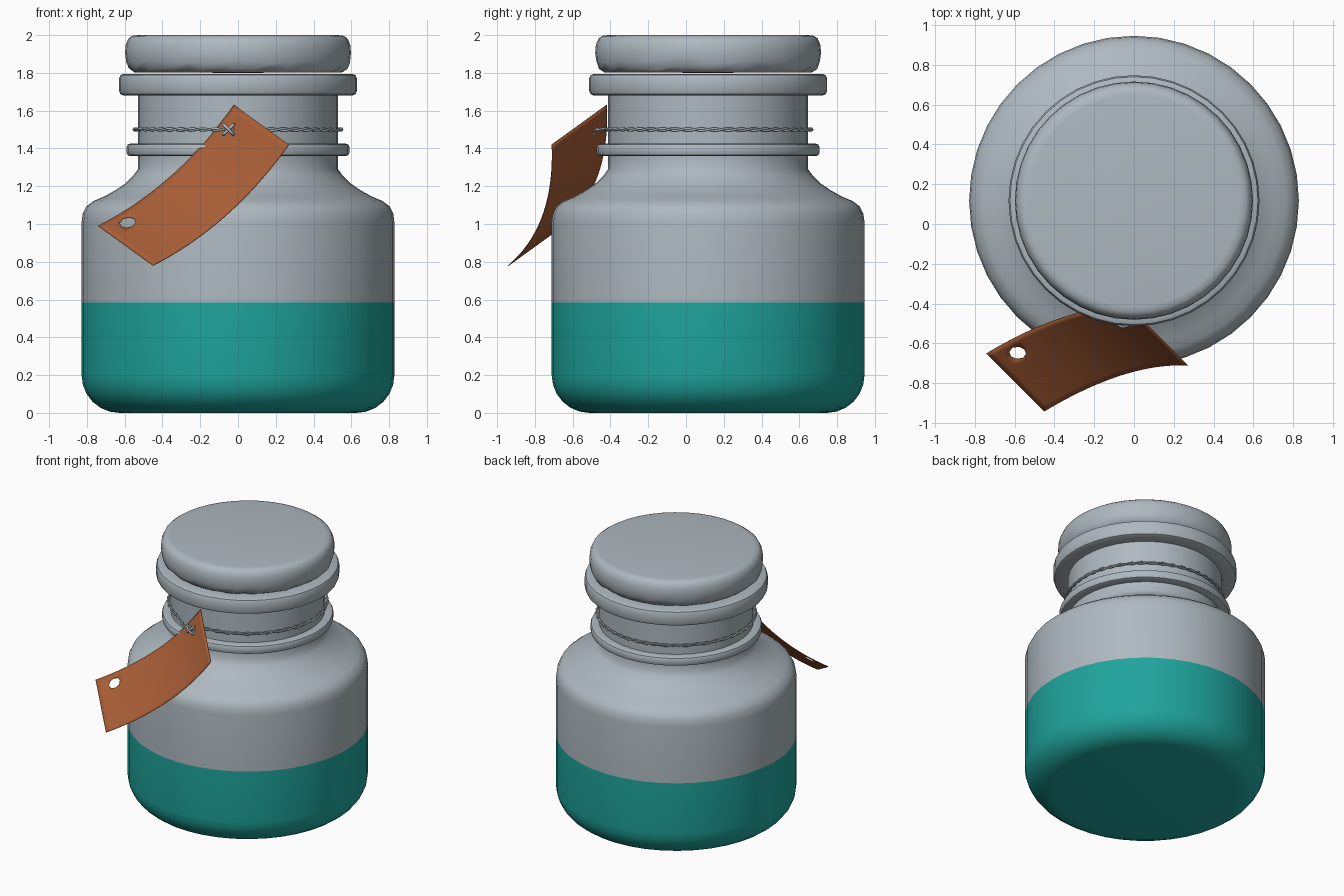
import bpy, bmesh, math, random
from mathutils import Vector

random.seed(4)
cube = bpy.data.objects.get("Cube")
if cube:
    bpy.data.objects.remove(cube, do_unlink=True)

AXIS = Vector((0, 0.117, 0))
SEGMENTS = 40


def material(name, srgb):
    colour = [(c / 255) ** 2.2 for c in srgb] + [1]
    mat = bpy.data.materials.new(name)
    mat.use_nodes = True
    mat.diffuse_color = colour
    mat.node_tree.nodes["Principled BSDF"].inputs["Base Color"].default_value = colour
    return mat


glass = material("pale grey", (172, 183, 190))
liquid = material("teal", (36, 163, 155))
leather = material("tan brown", (167, 94, 57))


def finish(name, bm, mats, angle=40):
    mesh = bpy.data.meshes.new(name)
    bm.to_mesh(mesh)
    bm.free()
    obj = bpy.data.objects.new(name, mesh)
    bpy.context.collection.objects.link(obj)
    for mat in mats:
        mesh.materials.append(mat)
    bpy.ops.object.select_all(action="DESELECT")
    obj.select_set(True)
    bpy.context.view_layer.objects.active = obj
    bpy.ops.object.shade_smooth_by_angle(angle=math.radians(angle))
    return obj


def lathe(profile):
    """Revolve (radius, height) points around the jar axis."""
    bm = bmesh.new()
    verts = [bm.verts.new(AXIS + Vector((r, 0, z))) for r, z in profile]
    edges = [bm.edges.new(pair) for pair in zip(verts, verts[1:])]
    bmesh.ops.spin(bm, geom=verts + edges, cent=AXIS, axis=(0, 0, 1),
                   angle=math.tau, steps=SEGMENTS)
    bmesh.ops.remove_doubles(bm, verts=bm.verts, dist=0.0005)
    bmesh.ops.recalc_face_normals(bm, faces=bm.faces)
    return bm


def band(low, high, inner, outer, soft):
    """Profile of a raised ring with rounded rims."""
    k = soft * 0.3
    return [(inner, low), (outer - soft, low), (outer - k, low + k),
            (outer, low + soft), (outer, high - soft),
            (outer - k, high - k), (outer - soft, high), (inner, high)]


def tube(name, points, radius, cyclic=False):
    curve = bpy.data.curves.new(name, "CURVE")
    curve.dimensions = "3D"
    curve.bevel_depth = radius
    curve.bevel_resolution = 1
    curve.use_fill_caps = True
    spline = curve.splines.new("POLY")
    spline.points.add(len(points) - 1)
    for target, p in zip(spline.points, points):
        target.co = (*p, 1)
    spline.use_cyclic_u = cyclic
    curve.materials.append(glass)
    obj = bpy.data.objects.new(name, curve)
    bpy.context.collection.objects.link(obj)


# Jar: rounded base, straight wall, sloping shoulder, ringed neck and lip
FILL = 0.585
base = [(0, 0)] + [(0.628 + 0.2 * math.sin(a), 0.2 - 0.2 * math.cos(a))
                   for a in (math.pi / 12 * i for i in range(7))]
shoulder = [(0.828, FILL), (0.828, 1.01), (0.822, 1.055), (0.803, 1.093),
            (0.765, 1.122), (0.71, 1.145), (0.65, 1.178), (0.593, 1.217),
            (0.555, 1.255), (0.53, 1.29)]
jar_profile = (base + shoulder + band(1.36, 1.425, 0.53, 0.59, 0.018)
               + band(1.68, 1.795, 0.53, 0.63, 0.025) + [(0, 1.795)])
bm = lathe(jar_profile)
for face in bm.faces:
    face.material_index = int(face.calc_center_median().z < FILL)
finish("jar", bm, [glass, liquid])

# Lid: soft cushion shape with a slightly uneven rim
lid_profile = [(0, 1.8), (0.55, 1.803), (0.578, 1.825), (0.592, 1.86),
               (0.598, 1.905), (0.594, 1.95), (0.58, 1.982), (0.56, 1.996),
               (0.53, 2.0), (0, 2.0)]
bm = lathe(lid_profile)
for v in bm.verts:
    if 1.81 < v.co.z < 1.88:
        v.co.z += random.uniform(-0.012, 0.012)
finish("lid", bm, [glass], 60)

# Tag: bowed rectangular sheet with a round hole near its lower end
top_corner = Vector((-0.02, -0.42, 1.63))
across = Vector((0.29, -0.29, -0.21))
along = Vector((-0.72, -0.23, -0.64))
normal = across.cross(along).normalized()
COLS, ROWS = 16, 32
HOLE = (3, 28)
HOLE_RADIUS = 0.042
step = (across.length / COLS, along.length / ROWS)

bm = bmesh.new()
grid = {}
for i in range(COLS + 1):
    for j in range(ROWS + 1):
        u, v = i * step[0], j * step[1]
        du, dv = (i - HOLE[0]) * step[0], (j - HOLE[1]) * step[1]
        if max(abs(i - HOLE[0]), abs(j - HOLE[1])) == 1:
            grow = HOLE_RADIUS / math.hypot(du, dv)
            u, v = u + du * (grow - 1), v + dv * (grow - 1)
        s, t = u / across.length, v / along.length
        bow = 0.36 * t * (1 - t)
        grid[i, j] = bm.verts.new(top_corner + across * s + along * t + normal * bow)
for i in range(COLS):
    for j in range(ROWS):
        corners = [(i, j), (i, j + 1), (i + 1, j + 1), (i + 1, j)]
        if HOLE not in corners:
            bm.faces.new([grid[c] for c in corners])
bm.verts.remove(grid[HOLE])
tag = finish("tag", bm, [leather])
solid = tag.modifiers.new("thickness", "SOLIDIFY")
solid.thickness = 0.004
solid.offset = 0

# Wire: two twisted strands around the neck, pulled out to the tag
KNOT = Vector((-0.05, -0.497, 1.5))
STEPS = 160
pull_angle = math.atan2(KNOT.y - AXIS.y, KNOT.x)
for n, phase in enumerate((0, math.pi)):
    strand = []
    for i in range(STEPS):
        a = math.tau * i / STEPS
        gap = (a - pull_angle + math.pi) % math.tau - math.pi
        spread = 0.08 if gap > 0 else 0.25
        twist = 24 * a + phase
        r = 0.546 + 0.068 * math.exp(-(gap / spread) ** 2) + 0.006 * math.cos(twist)
        strand.append(AXIS + Vector((r * math.cos(a), r * math.sin(a),
                                     1.5 + 0.006 * math.sin(twist))))
    tube(f"wire_strand_{n + 1}", strand, 0.006, True)

# Knot: two small crossed loops
for n, side in enumerate((1, -1)):
    loop = []
    for i in range(12):
        a = math.tau * i / 12
        reach = 0.027 * math.cos(a)
        loop.append(KNOT + Vector((reach, 0.018 * math.sin(a) - 0.003 * n, side * reach)))
    tube(f"knot_loop_{n + 1}", loop, 0.008, True)
